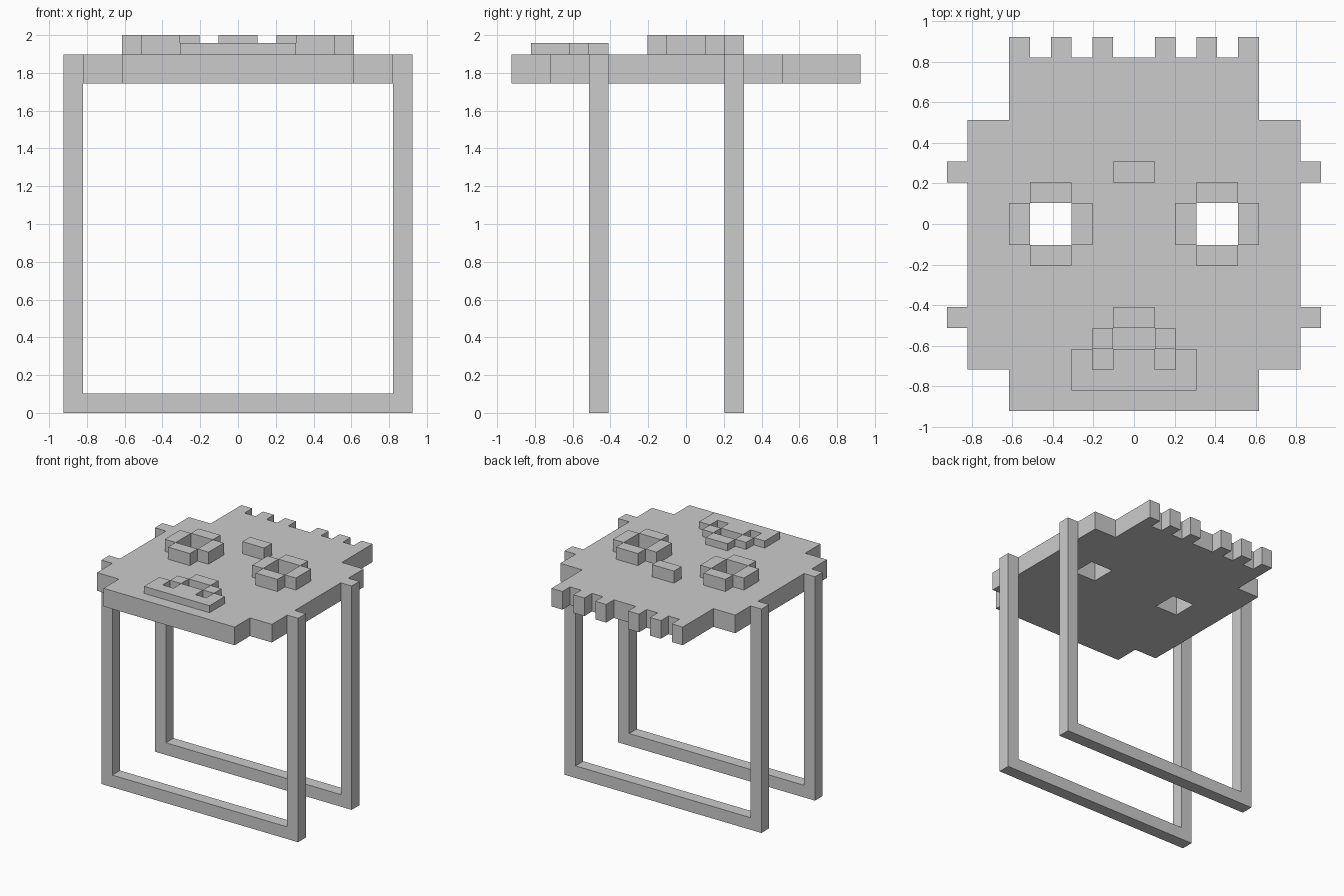
import bpy, bmesh, math
from mathutils import Matrix

if "Cube" in bpy.data.objects:
    bpy.data.objects.remove(bpy.data.objects["Cube"])

U = 0.1025                      # the design sits on a square pixel grid
TOP = 2.0 - U                   # upper face of the seat
BOTTOM = TOP - 1.5 * U


def plate(name, rects, low, high, holes=(), turn=None):
    """Union of grid rectangles (x0, x1, y0, y1), minus holes, made solid from low to high."""
    xs = sorted({v for r in (*rects, *holes) for v in r[:2]})
    ys = sorted({v for r in (*rects, *holes) for v in r[2:]})

    def inside(x, y, boxes):
        return any(a < x < b and c < y < d for a, b, c, d in boxes)

    bm = bmesh.new()
    for x0, x1 in zip(xs, xs[1:]):
        for y0, y1 in zip(ys, ys[1:]):
            cx, cy = (x0 + x1) / 2, (y0 + y1) / 2
            if inside(cx, cy, rects) and not inside(cx, cy, holes):
                bm.faces.new([bm.verts.new((x * U, y * U, low)) for x, y in
                              ((x0, y0), (x1, y0), (x1, y1), (x0, y1))])
    bmesh.ops.remove_doubles(bm, verts=bm.verts[:], dist=1e-5)
    ret = bmesh.ops.extrude_face_region(bm, geom=bm.faces[:], use_keep_orig=True)
    moved = [g for g in ret["geom"] if isinstance(g, bmesh.types.BMVert)]
    bmesh.ops.translate(bm, verts=moved, vec=(0, 0, high - low))
    if turn:
        bmesh.ops.transform(bm, matrix=turn, verts=bm.verts[:])
    bmesh.ops.recalc_face_normals(bm, faces=bm.faces[:])
    bmesh.ops.dissolve_limit(bm, angle_limit=math.radians(1),
                             verts=bm.verts[:], edges=bm.edges[:])
    mesh = bpy.data.meshes.new(name)
    bm.to_mesh(mesh)
    bm.free()
    obj = bpy.data.objects.new(name, mesh)
    bpy.context.collection.objects.link(obj)
    return obj


def mirrored(x0, x1, y0, y1):
    return [(x0, x1, y0, y1), (-x1, -x0, y0, y1)]


# Seat: stepped outline, fringe along the back edge, two square eye holes
fringe = [r for x in (1, 3, 5) for r in mirrored(x, x + 1, 8, 9)]
plate("seat", [(-6, 6, -9, 8), (-8, 8, -7, 5)] + fringe, BOTTOM, TOP,
      holes=mirrored(3, 5, -1, 1))

# Leg frames: U shapes standing upright on either side of the seat
upright = Matrix.Rotation(math.radians(90), 4, 'X')
height = TOP / U
for name, y in (("front_leg_frame", -5), ("back_leg_frame", 2)):
    plate(name, [(-9, 9, 0, 1)] + mirrored(8, 9, 0, height),
          -(y + 1) * U, -y * U, turn=upright)

# Raised rims around the eye holes
rim = {"back": (3, 5, 1, 2), "front": (3, 5, -2, -1),
       "inner": (2, 3, -1, 1), "outer": (5, 6, -1, 1)}
for part, rect in rim.items():
    for side, r in zip(("right", "left"), mirrored(*rect)):
        plate(f"{side}_eye_rim_{part}", [r], TOP, 2.0)

# Brow block
plate("brow_block", [(-1, 1, 2, 3)], TOP, 2.0)

# Nose and mouth: lower relief, the mouth notched on its back edge
RELIEF = TOP + 0.06
plate("mouth", [(-3, 3, -8, -6)], TOP, RELIEF, holes=mirrored(1, 2, -7, -6))
plate("nose_bridge", [(-1, 1, -5, -4)], TOP, RELIEF)
for side, r in zip(("right", "left"), mirrored(1, 2, -6, -5)):
    plate(f"{side}_nose_block", [r], TOP, RELIEF)
